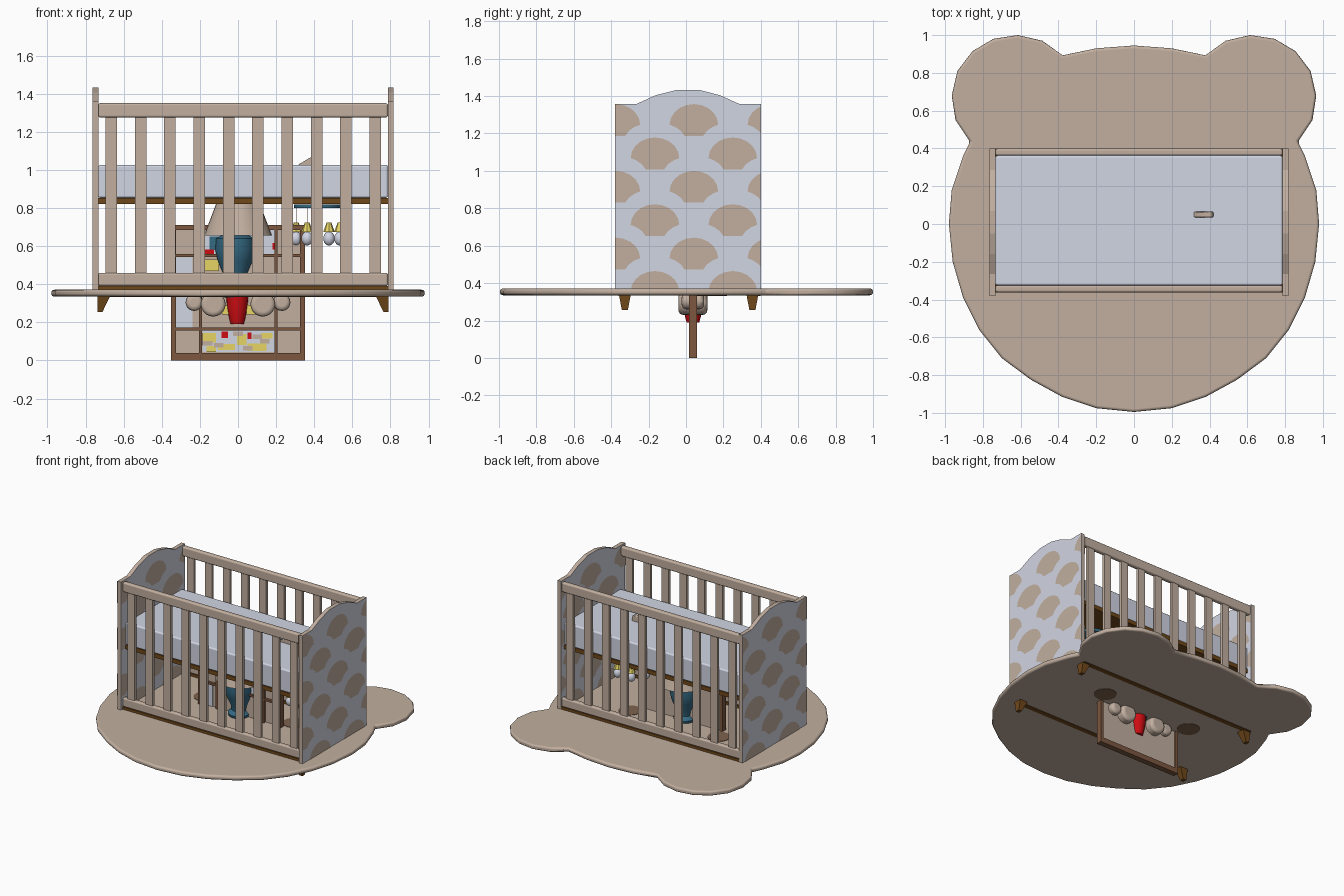
import bpy, bmesh, math
from mathutils import Vector

if "Cube" in bpy.data.objects:
    bpy.data.objects.remove(bpy.data.objects["Cube"])

def mat(name, r, g, b):
    m = bpy.data.materials.new(name)
    m.diffuse_color = (r, g, b, 1)
    m.use_nodes = True
    m.node_tree.nodes["Principled BSDF"].inputs["Base Color"].default_value = m.diffuse_color
    return m

TAN = mat("warm_tan", .54, .43, .35)
PALE = mat("pale_blue_grey", .64, .67, .77)
DARK = mat("dark_wood", .16, .065, .01)
WOOD = mat("frame_wood", .20, .095, .05)
SPOT = mat("spot_brown", .21, .125, .075)
BLUE = mat("teal_blue", .035, .145, .23)
RED = mat("red", .62, .004, .006)
YELLOW = mat("yellow", .84, .70, .14)

def finish(name, bm, *mats, smooth=False):
    me = bpy.data.meshes.new(name)
    bmesh.ops.recalc_face_normals(bm, faces=bm.faces)
    bm.to_mesh(me)
    bm.free()
    ob = bpy.data.objects.new(name, me)
    bpy.context.collection.objects.link(ob)
    for m in mats:
        me.materials.append(m)
    if smooth:
        bpy.ops.object.select_all(action='DESELECT')
        ob.select_set(True)
        bpy.context.view_layer.objects.active = ob
        bpy.ops.object.shade_smooth_by_angle(angle=math.radians(35))
    return ob

def rounded(ob, width, segments):
    """Rounded edges with soft shading."""
    for f in ob.data.polygons:
        f.use_smooth = True
    b = ob.modifiers.new("rounding", 'BEVEL')
    b.width, b.segments = width, segments
    b.limit_method, b.angle_limit = 'ANGLE', math.radians(60)
    b.harden_normals = True

def box(name, m, x0, x1, y0, y1, z0, z1):
    bm = bmesh.new()
    bmesh.ops.create_cube(bm, size=1)
    for v in bm.verts:
        v.co = Vector(((x0 + x1) / 2 + v.co.x * (x1 - x0),
                       (y0 + y1) / 2 + v.co.y * (y1 - y0),
                       (z0 + z1) / 2 + v.co.z * (z1 - z0)))
    return finish(name, bm, m)

def prism(name, pts, offset, *mats):
    """Extrude a closed outline of 3D points."""
    bm = bmesh.new()
    f = bm.faces.new([bm.verts.new(p) for p in pts])
    r = bmesh.ops.extrude_face_region(bm, geom=[f])
    vs = [g for g in r["geom"] if isinstance(g, bmesh.types.BMVert)]
    bmesh.ops.translate(bm, verts=vs, vec=offset)
    return finish(name, bm, *mats)

def lathe(name, m, prof, cx, cy, n=32, caps=True):
    bm = bmesh.new()
    rings = [[bm.verts.new((cx + r * math.cos(math.tau * i / n),
                            cy + r * math.sin(math.tau * i / n), z))
              for i in range(n)] for r, z in prof]
    for a, b in zip(rings, rings[1:]):
        for i in range(n):
            bm.faces.new((a[i], a[(i + 1) % n], b[(i + 1) % n], b[i]))
    if caps:
        bm.faces.new(rings[0])
        bm.faces.new(rings[-1])
    return finish(name, bm, m, smooth=True)

def ball(name, m, c, r):
    bm = bmesh.new()
    bmesh.ops.create_uvsphere(bm, u_segments=20, v_segments=12, radius=1)
    for v in bm.verts:
        v.co = Vector(c) + Vector([v.co[i] * r[i] for i in range(3)])
    return finish(name, bm, m, smooth=True)

def puff(name, m, cx, cy, cz, r, depth):
    """Flat round cushion facing the front."""
    pts = [(cx + r * math.cos(math.tau * i / 20), cy - depth, cz + r * math.sin(math.tau * i / 20))
           for i in range(20)]
    rounded(prism(name, pts, (0, 2 * depth, 0), m), .025, 4)

# Animal-head rug, half outline mirrored, with rounded rim
half = [(0, -.995), (.2, -.975), (.38, -.915), (.545, -.825), (.70, -.71), (.82, -.56),
        (.905, -.39), (.96, -.2), (.98, 0), (.965, .18), (.905, .36), (.868, .435),
        (.945, .55), (.965, .68), (.935, .81), (.855, .915), (.745, .98), (.615, 1.0),
        (.485, .97), (.378, .893), (.2, .93), (0, .945)]
outline = half + [(-x, y) for x, y in half[-2:0:-1]]
rounded(prism("rug", [(x, y, .335) for x, y in outline], (0, 0, .036), TAN), .016, 4)
for i, x in enumerate((-.38, .38)):
    lathe(f"rug_eye_{i}", SPOT, [(.08, .37), (.08, .374)], x, .14, 20)
    lathe(f"rug_eye_under_{i}", SPOT, [(.08, .332), (.08, .336)], x, .14, 20)

# Crib end panels with scalloped pattern
side = [(-.38, .336), (.40, .336), (.40, 1.358), (.285, 1.358), (.18, 1.405), (.07, 1.433),
        (-.05, 1.433), (-.16, 1.405), (-.265, 1.358), (-.38, 1.358)]

def fan_points(cy, top):
    dome = [(.13 * math.cos(a), -.11 + .11 * math.sin(a))
            for a in [math.pi * i / 10 for i in range(11)]]
    base = [(-.10, -.122), (-.07, -.143), (-.05, -.17), (.05, -.17), (.07, -.143), (.10, -.122)]
    return [(cy + y, top + z) for y, z in dome + base]

def fans(name, x):
    bm = bmesh.new()
    for row in range(6):
        for cy in ([-.375, .042, .459] if row % 2 == 0 else [-.166, .25]):
            bm.faces.new([bm.verts.new((x, y, z)) for y, z in fan_points(cy, 1.357 - row * .1785)])
    for co, no in [((0, .399, 0), (0, 1, 0)), ((0, -.379, 0), (0, -1, 0)), ((0, 0, .371), (0, 0, -1))]:
        bmesh.ops.bisect_plane(bm, geom=bm.verts[:] + bm.edges[:] + bm.faces[:],
                               plane_co=co, plane_no=no, clear_outer=True)
    return finish(name, bm, TAN)

for tag, x0, x1 in (("left", -.764, -.733), ("right", .786, .817)):
    p = prism(f"end_panel_{tag}", [(x0, y, z) for y, z in side], (x1 - x0, 0, 0), TAN, PALE)
    for f in p.data.polygons:
        f.material_index = 1 if abs(f.normal.x) > .5 else 0
    fans(f"{tag}_scallops_a", x0 - .002)
    fans(f"{tag}_scallops_b", x1 + .002)

# Crib sides: rails, base bars and slats
X0, X1 = -.734, .787
for tag, y0, y1 in (("front", -.362, -.325), ("back", .362, .399)):
    rounded(box(f"{tag}_top_rail", TAN, X0, X1, y0, y1, 1.275, 1.35), .012, 3)
    rounded(box(f"{tag}_bottom_rail", TAN, X0, X1, y0, y1, .39, .46), .012, 3)
    box(f"{tag}_base_bar", DARK, X0, X1, y0, y1, .332, .39)
    for i in range(10):
        cx = -.665 + i * .1539
        box(f"{tag}_slat_{i}", TAN, cx - .03, cx + .03, y0 + .008, y1 - .008, .455, 1.28)

# Mattress and its base
box("mattress_base", DARK, X0, X1, -.325, .362, .822, .853)
rounded(box("mattress", PALE, X0, X1, -.325, .362, .853, 1.026), .012, 3)

# Splayed tapered legs
for tx, s, ox in (("left", 1, -.738), ("right", -1, .79)):
    for ty, cy in (("front", -.327), ("back", .355)):
        bm = bmesh.new()
        bmesh.ops.create_cube(bm, size=1)
        for v in bm.verts:
            up = v.co.z > 0
            inner = (v.co.x > 0) == (s > 0)
            w = (.068 if up else .027) if inner else 0
            v.co = Vector((ox + s * w, cy + v.co.y * (.064 if up else .032), .34 if up else .255))
        finish(f"{ty}_{tx}_leg", bm, DARK)

# Wall frame with compartments
Y0, Y1 = .015, .058
for n, a in (("left", (-.352, -.326, 0, .71)), ("right", (.326, .352, 0, .71)),
             ("bottom", (-.326, .326, 0, .04)), ("top", (-.326, .326, .684, .71))):
    box(f"frame_{n}", WOOD, a[0], a[1], Y0, Y1, a[2], a[3])
for n, x in (("left", -.196), ("right", .2)):
    box(f"frame_divider_{n}", WOOD, x - .008, x + .008, Y0 + .004, Y1 - .012, .04, .684)
for n, z in (("low", .165), ("high", .55)):
    box(f"frame_shelf_{n}", WOOD, -.326, .326, Y0 + .005, Y1 - .012, z - .008, z + .008)
box("frame_back", TAN, -.326, .326, .04, .05, .04, .684)
box("frame_left_inlay", PALE, -.326, -.24, .034, .04, .173, .542)
box("frame_top_inlay", PALE, -.185, .192, .034, .04, .558, .684)

# Painted patches in the lower and middle compartments
box("art_ground", PALE, -.185, .192, .034, .04, .045, .157)
patches = [(-.15, .12, .07, .05), (-.06, .07, .09, .03), (.02, .11, .05, .06), (.10, .07, .10, .04),
           (.15, .13, .06, .03), (-.14, .06, .05, .03), (-.06, .265, .05, .05), (.07, .265, .05, .05),
           (-.14, .5, .08, .06)]
for i, (x, z, w, h) in enumerate(patches):
    box(f"art_yellow_{i}", YELLOW, x - w / 2, x + w / 2, .030, .035, z - h / 2, z + h / 2)
for i, (x, z, w) in enumerate([(-.07, .135, .035), (.06, .13, .02), (-.15, .565, .05), (.19, .6, .02)]):
    box(f"art_red_{i}", RED, x - w / 2, x + w / 2, .028, .033, z - .017, z + .017)
for i, (x, z) in enumerate([(-.1, .08), (.05, .065), (.14, .1), (-.16, .09), (.0, .14), (.1, .125)]):
    box(f"art_tan_{i}", TAN, x - .025, x + .025, .029, .034, z - .012, z + .012)
box("art_blue", BLUE, -.15, -.08, .028, .033, .58, .65)

# Lamp: red tip, teal body, shade and puffs around the tip
CY = .037
lathe("lamp_tip", RED, [(.034, .19), (.042, .22), (.053, .28), (.058, .338)], -.004, CY, 20)
lathe("lamp_body", BLUE, [(.055, .331), (.075, .37), (.08, .39), (.055, .415), (.06, .45), (.09, .52),
                          (.105, .58), (.1, .64), (.06, .662), (.02, .67)], -.015, CY)
lathe("lamp_shade", TAN, [(.178, .655), (.115, .822)], 0, CY, caps=False)
for i, s in enumerate((-1, 1)):
    puff(f"puff_inner_{i}", TAN, s * .13, CY, .295, .065, .077)
    puff(f"puff_outer_{i}", TAN, s * .23, CY, .305, .045, .06)

# Hanging mobile whose arm pokes out of the mattress
MX, MY = .42, .05
lathe("mobile_disc", BLUE, [(.125, .80), (.125, .818)], MX, MY, 24)
arm = [(.30, 1.0), (.32, 1.03), (.385, 1.068), (.41, 1.07), (.42, 1.05), (.42, .81), (.40, .81), (.39, 1.0)]
rounded(prism("mobile_arm", [(x, .035, z) for x, z in arm], (0, .03, 0), TAN), .006, 2)
for i in range(6):
    a = math.tau * i / 6
    x, y = MX + .115 * math.cos(a), MY + .115 * math.sin(a)
    box(f"mobile_string_{i}", TAN, x - .001, x + .001, y - .001, y + .001, .66, .80)
    ball(f"mobile_ball_{i}", PALE, (x, y, .64), (.03, .03, .037))
    lathe(f"mobile_cap_{i}", YELLOW, [(.03, .675), (.012, .725)], x, y, 8)
